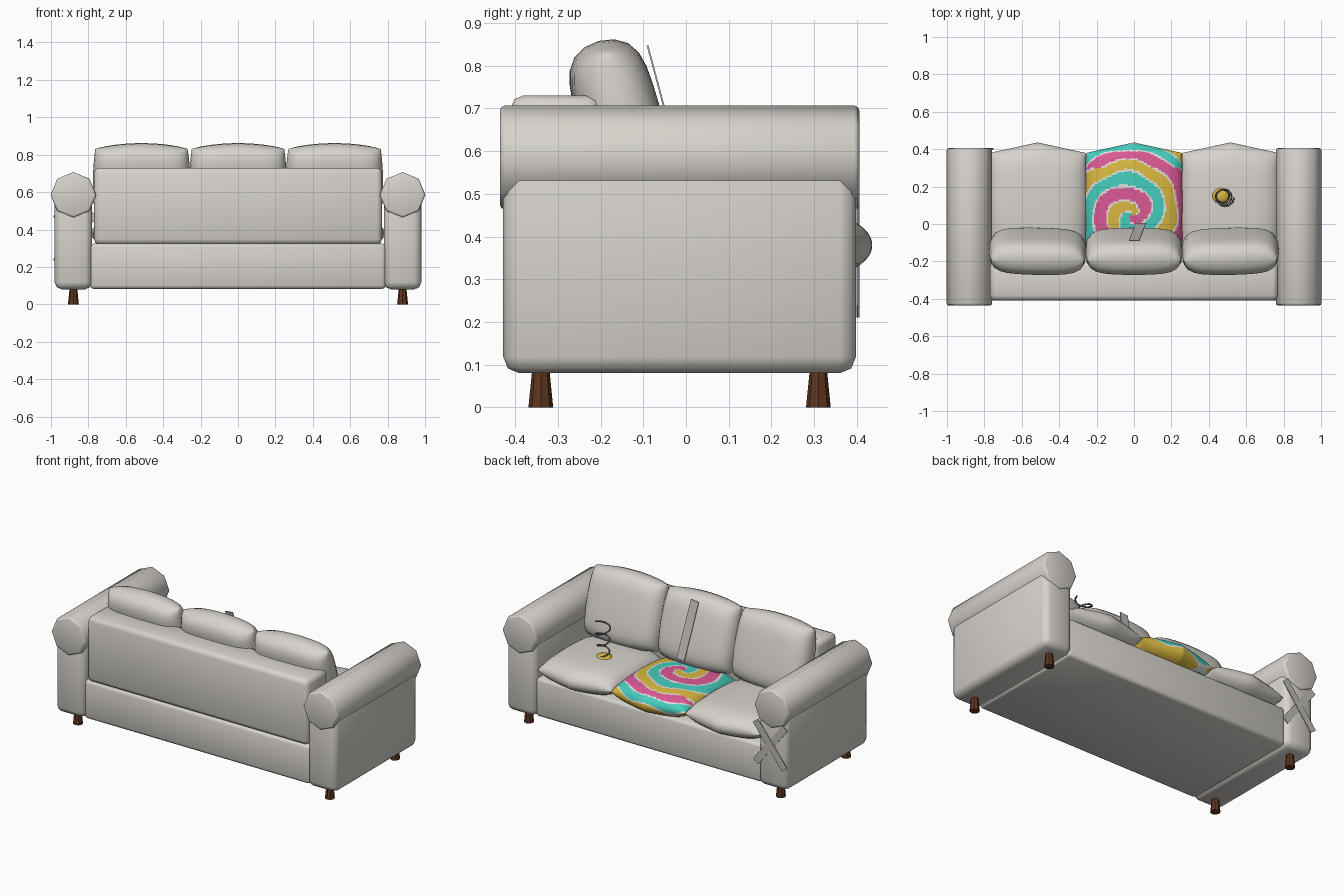
import bpy, bmesh, math
from mathutils import Matrix, Vector

if "Cube" in bpy.data.objects:
    bpy.data.objects.remove(bpy.data.objects["Cube"])


def material(name, rgb):
    m = bpy.data.materials.new(name)
    m.diffuse_color = (*rgb, 1)
    m.use_nodes = True
    m.node_tree.nodes["Principled BSDF"].inputs["Base Color"].default_value = m.diffuse_color
    return m


FABRIC = material("pale grey fabric", (0.68, 0.65, 0.605))
WOOD = material("dark brown wood", (0.11, 0.036, 0.014))
TAPE = material("grey tape", (0.52, 0.50, 0.47))
METAL = material("dark spring metal", (0.14, 0.14, 0.14))
PINK = material("dye pink", (0.70, 0.10, 0.30))
TEAL = material("dye turquoise", (0.06, 0.61, 0.51))
YELLOW = material("dye yellow", (0.70, 0.48, 0.05))
WHITE = material("dye gap white", (0.76, 0.75, 0.72))


def finish(name, bm, mats, smooth=True):
    bmesh.ops.recalc_face_normals(bm, faces=bm.faces)
    me = bpy.data.meshes.new(name)
    bm.to_mesh(me)
    bm.free()
    for m in mats:
        me.materials.append(m)
    ob = bpy.data.objects.new(name, me)
    bpy.context.collection.objects.link(ob)
    if smooth:
        bpy.ops.object.select_all(action='DESELECT')
        ob.select_set(True)
        bpy.context.view_layer.objects.active = ob
        bpy.ops.object.shade_smooth_by_angle(angle=math.radians(50))
    return ob


def bevel_all(bm, width, segs, sharp=60):
    edges = [e for e in bm.edges if e.calc_face_angle(0) > math.radians(sharp)]
    bmesh.ops.bevel(bm, geom=edges, offset=width, segments=segs, profile=0.5, affect='EDGES')


def box(name, lo, hi, mat, bevel=0.0, segs=2):
    lo, hi = Vector(lo), Vector(hi)
    bm = bmesh.new()
    bmesh.ops.create_cube(bm, size=1, matrix=Matrix.Translation((lo + hi) / 2)
                          @ Matrix.Diagonal((*(hi - lo), 1)))
    if bevel:
        bevel_all(bm, bevel, segs)
    return finish(name, bm, [mat])


def strip(name, length, width, matrix):
    bm = bmesh.new()
    bmesh.ops.create_cube(bm, size=1, matrix=matrix @ Matrix.Diagonal((width, length, 0.004, 1)))
    return finish(name, bm, [TAPE])


def cushion(name, half, bulge, power, profile, matrix, n=14, rule=None, mats=(FABRIC,)):
    """Pillow: two domed sheets that meet along a bulging outline."""
    hx, hy, hz = half
    bm = bmesh.new()
    ts = [math.sin(math.pi / 2 * (2 * i / n - 1)) for i in range(n + 1)]
    for side in (1, -1):
        rows = []
        for v in ts:
            row = []
            for u in ts:
                a, b = abs(u), abs(v)
                x = u * (hx + bulge[0] * (1 - b ** power))
                y = v * (hy + bulge[1] * (1 - a ** power))
                t = math.sqrt(max(0, (1 - a ** profile) * (1 - b ** profile)))
                z = side * hz * t * (1 - 0.1 * (u * u + v * v))
                row.append(bm.verts.new(matrix @ Vector((x, y, z))))
            rows.append(row)
        for j in range(n):
            for i in range(n):
                bm.faces.new((rows[j][i], rows[j][i + 1], rows[j + 1][i + 1], rows[j + 1][i]))
    bmesh.ops.remove_doubles(bm, verts=bm.verts, dist=1e-5)
    if rule:
        for f in bm.faces:
            f.material_index = rule(f.calc_center_median())
    return finish(name, bm, mats)


def swirl(p):
    """Three-armed spiral dye; unrolled over the front edge of the cushion."""
    x, y = p.x + 0.01, p.y - 0.05
    if p.y > 0.3:
        y += 0.46 - p.z
    r = math.hypot(x, y)
    wob = 0.05 * math.sin(23 * x + 2) * math.sin(19 * y)
    cw = (math.pi - math.atan2(y, x)) / (2 * math.pi)
    f = ((r / 0.225 + cw + wob - 0.59) % 1) * 3
    k = int(f) % 3
    return 3 if min(f - int(f), int(f) + 1 - f) < 0.075 else k


# frame: plinth and backrest
box("base", (-0.79, -0.41, 0.082), (0.79, 0.375, 0.325), FABRIC, 0.02)
box("backrest", (-0.77, -0.41, 0.32), (0.77, -0.2, 0.73), FABRIC, 0.028)

# arms, rolls and legs on both sides
for s, side in ((-1, "left"), (1, "right")):
    cx = 0.88 * s
    box(side + "_arm", (cx - 0.1, -0.428, 0.08), (cx + 0.1, 0.398, 0.61), FABRIC, 0.038)
    bm = bmesh.new()
    bmesh.ops.create_cone(bm, cap_ends=True, segments=8, radius1=0.122, radius2=0.122, depth=0.842,
                          matrix=Matrix.Translation((cx, -0.015, 0.585))
                          @ Matrix.Rotation(math.pi / 2, 4, 'X'))
    bevel_all(bm, 0.012, 2)
    finish(side + "_arm_roll", bm, [FABRIC])
    for y, end in ((-0.34, "back"), (0.31, "front")):
        bm = bmesh.new()
        bmesh.ops.create_cone(bm, cap_ends=True, segments=8, radius1=0.029, radius2=0.02, depth=0.09,
                              matrix=Matrix.Translation((cx, y, 0.045)))
        finish(f"{side}_{end}_leg", bm, [WOOD], smooth=False)

# seat and back cushions
LEAN = Matrix.Rotation(math.radians(105), 4, 'X')
for i, place in enumerate(("left", "middle", "right")):
    x = 0.515 * (i - 1)
    dyed = i == 1
    cushion(place + "_seat_cushion", (0.256, 0.26, 0.082), (0.012, 0.056), 1, 5,
            Matrix.Translation((x, 0.12, 0.38)), 80 if dyed else 16,
            swirl if dyed else None, (PINK, TEAL, YELLOW, WHITE) if dyed else (FABRIC,))
    cushion(place + "_back_cushion", (0.247, 0.198, 0.098), (0.014, 0.028), 2, 7,
            Matrix.Translation((x, -0.146, 0.64)) @ Matrix.Rotation(0.02 * (i - 1), 4, 'Z') @ LEAN)

# tape strip on the middle back cushion
strip("back_tape", 0.36, 0.055, Matrix.Translation((0.018, -0.043, 0.672)) @ LEAN
      @ Matrix.Rotation(0.1, 4, 'Z'))

# crossed tape on the front of one arm
for k, s in enumerate((1, -1)):
    strip(f"arm_tape_{k + 1}", 0.33, 0.045, Matrix.Translation((-0.87, 0.401 + 0.003 * k, 0.355))
          @ Matrix.Rotation(math.pi / 2, 4, 'X') @ Matrix.Rotation(s * math.radians(38), 4, 'Z'))

# popped spring with its stuffing
bm = bmesh.new()
bmesh.ops.create_uvsphere(bm, u_segments=10, v_segments=6, radius=1,
                          matrix=Matrix.Translation((0.465, 0.15, 0.458))
                          @ Matrix.Diagonal((0.048, 0.045, 0.02, 1)))
finish("stuffing", bm, [YELLOW])

cu = bpy.data.curves.new("spring", 'CURVE')
cu.dimensions = '3D'
cu.bevel_depth = 0.005
cu.bevel_resolution = 1
sp = cu.splines.new('POLY')
N = 36
sp.points.add(N)
for i, pt in enumerate(sp.points):
    t = i / N
    a = 2 * math.pi * 3 * t
    r = 0.03 + 0.018 * t
    pt.co = (0.467 + 0.02 * t + r * math.cos(a), 0.15 - 0.01 * t + r * math.sin(a), 0.45 + 0.21 * t, 1)
cu.materials.append(METAL)
bpy.context.collection.objects.link(bpy.data.objects.new("spring", cu))
